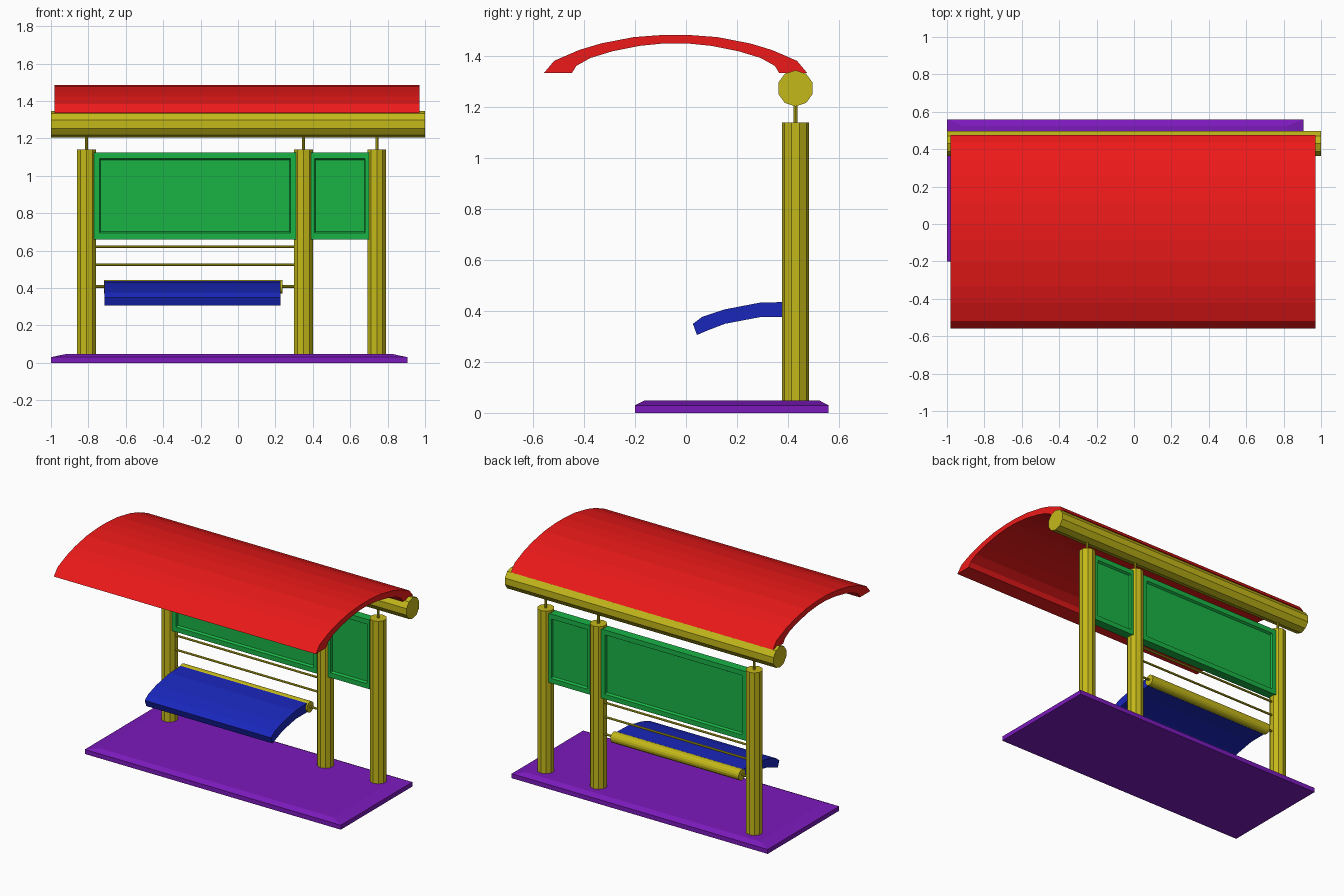
import bpy, bmesh, math
from mathutils import Matrix

if "Cube" in bpy.data.objects:
    bpy.data.objects.remove(bpy.data.objects["Cube"])


def material(name, rgb):
    m = bpy.data.materials.new(name)
    m.diffuse_color = (*rgb, 1)
    m.use_nodes = True
    m.node_tree.nodes["Principled BSDF"].inputs["Base Color"].default_value = m.diffuse_color
    return m


RED = material("red", (0.85, 0.01, 0.01))
GREEN = material("green", (0.01, 0.45, 0.06))
BLUE = material("blue", (0.01, 0.02, 0.5))
YELLOW = material("yellow", (0.55, 0.48, 0.01))
PURPLE = material("purple", (0.2, 0.01, 0.5))
POST_Y = 0.43
POSTS = (-0.81, 0.35, 0.742)


def finish(bm, name, mat):
    bmesh.ops.recalc_face_normals(bm, faces=bm.faces)
    mesh = bpy.data.meshes.new(name)
    bm.to_mesh(mesh)
    bm.free()
    mesh.materials.append(mat)
    ob = bpy.data.objects.new(name, mesh)
    bpy.context.collection.objects.link(ob)
    return ob


def cylinder(name, mat, centre, radius, length, sides, axis="Z"):
    bm = bmesh.new()
    bmesh.ops.create_cone(bm, cap_ends=True, segments=sides, radius1=radius,
                          radius2=radius, depth=length)
    if axis == "X":
        # first corner of the section points along y
        bm.transform(Matrix.Rotation(math.pi / 2, 4, "X") @ Matrix.Rotation(math.pi / 2, 4, "Y"))
    bm.transform(Matrix.Translation(centre))
    return finish(bm, name, mat)


def rod(name, mat, x0, x1, z, radius, sides):
    bm_len = x1 - x0
    return cylinder(name, mat, ((x0 + x1) / 2, POST_Y, z), radius, bm_len, sides, "X")


def sheet(name, mat, x0, x1, upper, lower):
    """Curved slab: matching upper and lower (y, z) curves run along x."""
    bm = bmesh.new()
    rings = []
    for (a, b), (c, d) in zip(upper, lower):
        rings.append([bm.verts.new(p) for p in
                      ((x0, a, b), (x1, a, b), (x1, c, d), (x0, c, d))])
    for r, s in zip(rings, rings[1:]):
        for i in range(4):
            j = (i + 1) % 4
            bm.faces.new((r[i], r[j], s[j], s[i]))
    bm.faces.new(rings[0])
    bm.faces.new(rings[-1])
    return finish(bm, name, mat)


def panel(name, x0, x1, z0, z1, half, side, rim):
    """Board with a sloped recess on the front and on the back."""
    bm = bmesh.new()
    loops = []
    for y, dx, dz in ((-half + 0.014, side + 0.004, rim + 0.008), (-half, side, rim),
                      (-half, 0, 0), (half, 0, 0), (half, side, rim),
                      (half - 0.014, side + 0.004, rim + 0.008)):
        loops.append([bm.verts.new((x, POST_Y + y, z)) for x, z in
                      ((x0 + dx, z0 + dz), (x1 - dx, z0 + dz),
                       (x1 - dx, z1 - dz), (x0 + dx, z1 - dz))])
    for r, s in zip(loops, loops[1:]):
        for i in range(4):
            j = (i + 1) % 4
            bm.faces.new((r[i], r[j], s[j], s[i]))
    bm.faces.new(loops[0])
    bm.faces.new(loops[-1])
    return finish(bm, name, GREEN)


# Base slab with chamfered top
bm = bmesh.new()
levels = []
for z, dx, dy in ((0, 0, 0), (0.03, 0, 0), (0.048, 0.085, 0.035)):
    levels.append([bm.verts.new((x, y, z)) for x, y in
                   ((-1 + dx, -0.2 + dy), (0.905 - dx, -0.2 + dy),
                    (0.905 - dx, 0.56 - dy), (-1 + dx, 0.56 - dy))])
for r, s in zip(levels, levels[1:]):
    for i in range(4):
        j = (i + 1) % 4
        bm.faces.new((r[i], r[j], s[j], s[i]))
bm.faces.new(levels[0])
bm.faces.new(levels[-1])
finish(bm, "base", PURPLE)

# Posts and the thin pins that carry the roof beam
for i, x in enumerate(POSTS):
    cylinder(f"post_{i + 1}", YELLOW, (x, POST_Y, 0.593), 0.053, 1.096, 10)
    cylinder(f"beam_pin_{i + 1}", YELLOW, (x, POST_Y, 1.175), 0.008, 0.09, 8)

# Roof beam
rod("roof_beam", YELLOW, -1, 1, 1.275, 0.071, 10)

# Arched roof: half the profile, mirrored about its ridge
RIDGE = -0.041
outer = [(0.517, 1.335), (0.477, 1.383), (0.38, 1.425), (0.294, 1.451), (0.165, 1.476), (0.045, 1.485)]
inner = [(0.407, 1.335), (0.39, 1.363), (0.335, 1.394), (0.25, 1.42), (0.14, 1.442), (0.04, 1.452)]


def arch(half):
    return [(RIDGE - d, z) for d, z in half] + [(RIDGE + d, z) for d, z in reversed(half)]


sheet("roof", RED, -0.98, 0.97, arch(outer), arch(inner))

# Back panels between the posts
panel("wide_panel", -0.77, 0.31, 0.66, 1.125, 0.03, 0.03, 0.033)
panel("narrow_panel", 0.39, 0.70, 0.66, 1.125, 0.03, 0.02, 0.033)

# Backrest rods, seat axle and thick seat bar
for name, z in (("upper_rod", 0.62), ("lower_rod", 0.524), ("seat_axle", 0.408)):
    rod(name, YELLOW, -0.78, 0.32, z, 0.007, 8)
rod("seat_bar", YELLOW, -0.717, 0.237, 0.406, 0.036, 16)

# Curved seat
top = [(0.027, 0.35), (0.063, 0.377), (0.149, 0.406), (0.29, 0.433), (0.41, 0.436)]
bottom = [(0.043, 0.306), (0.08, 0.322), (0.153, 0.35), (0.29, 0.376), (0.41, 0.376)]
sheet("seat", BLUE, -0.713, 0.227, top, bottom)
